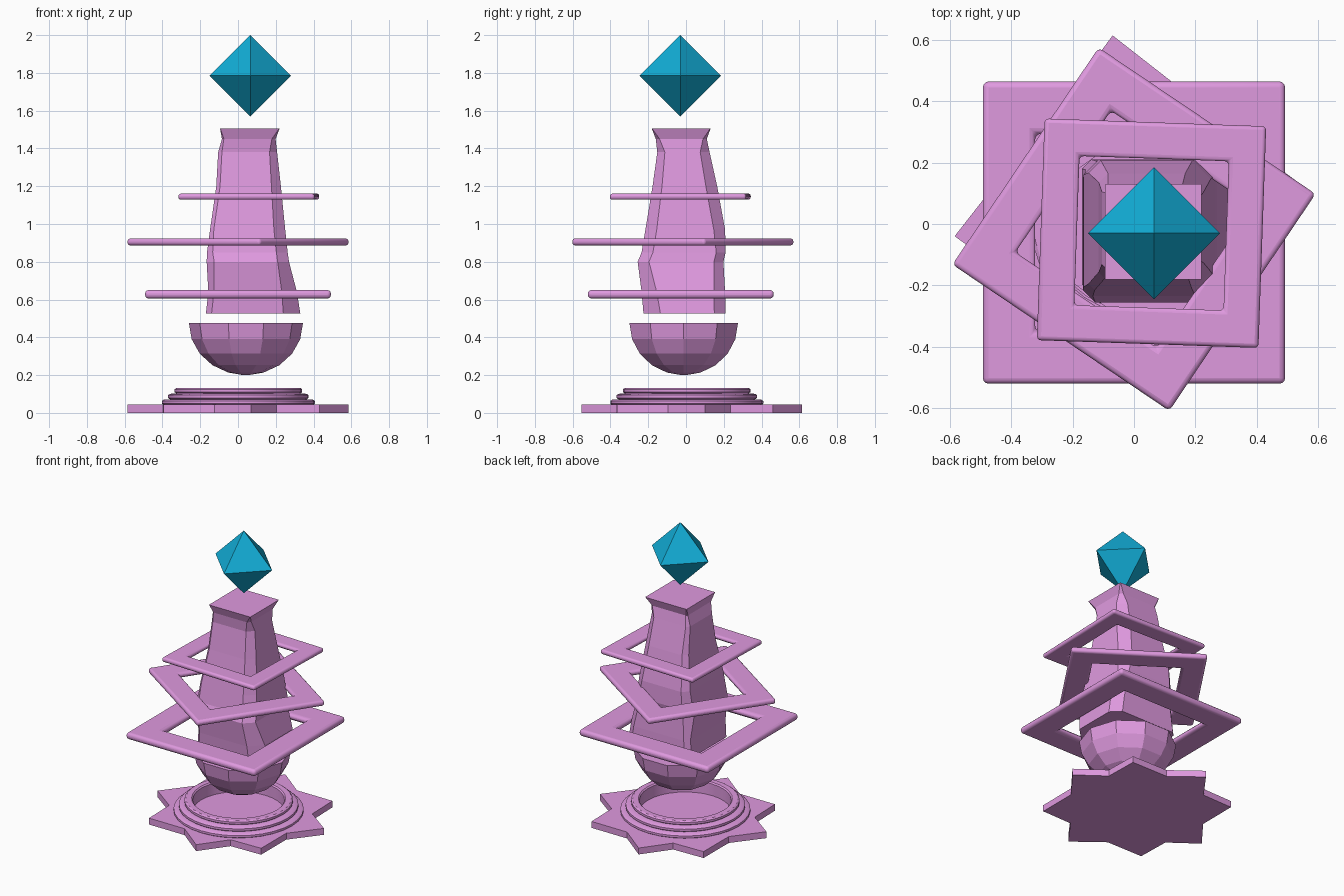
import bpy, bmesh, math
from mathutils import Vector

if "Cube" in bpy.data.objects:
    bpy.data.objects.remove(bpy.data.objects["Cube"])


def material(name, rgb):
    m = bpy.data.materials.new(name)
    m.diffuse_color = (*rgb, 1)
    m.use_nodes = True
    m.node_tree.nodes["Principled BSDF"].inputs["Base Color"].default_value = m.diffuse_color
    return m


PINK = material("pink_stone", (0.74, 0.32, 0.74))
BLUE = material("blue_crystal", (0.006, 0.42, 0.68))


def finish(name, bm, mat=PINK, loc=(0, 0, 0), rot=0):
    bmesh.ops.recalc_face_normals(bm, faces=bm.faces)
    me = bpy.data.meshes.new(name)
    bm.to_mesh(me)
    bm.free()
    me.materials.append(mat)
    ob = bpy.data.objects.new(name, me)
    ob.location = loc
    ob.rotation_euler.z = math.radians(rot)
    bpy.context.collection.objects.link(ob)
    return ob


def loft(bm, sections, closed=False):
    """Skin equal-length rings of points; cap the ends unless closed."""
    rings = [[bm.verts.new(p) for p in s] for s in sections]
    pairs = list(zip(rings, rings[1:]))
    if closed:
        pairs.append((rings[-1], rings[0]))
    for a, b in pairs:
        n = len(a)
        for i in range(n):
            j = (i + 1) % n
            bm.faces.new((a[i], a[j], b[j], b[i]))
    if not closed:
        bm.faces.new(rings[0])
        bm.faces.new(rings[-1])


def circle(r, z, n, start=0.0):
    return [(r * math.cos(start + 2 * math.pi * i / n),
             r * math.sin(start + 2 * math.pi * i / n), z) for i in range(n)]


# Eight-pointed star plinth: two slightly misaligned squares merged
star = []
for k in range(4):
    for angle, radius in ((6.8, 0.588), (27, 0.45), (47.5, 0.585), (74, 0.45)):
        a = math.radians(angle + 90 * k)
        star.append((radius * math.cos(a), radius * math.sin(a)))
bm = bmesh.new()
loft(bm, [[(x, y, z) for x, y in star] for z in (0, 0.044)])
finish("star_plinth", bm, loc=(0, 0.03, 0))

# Stepped round collar with an open middle
profile = [(0.285, 0.042)]
for r, z0, z1 in ((0.405, 0.042, 0.07), (0.372, 0.072, 0.101), (0.338, 0.103, 0.132)):
    profile += [(r - 0.01, z0), (r, z0 + 0.007), (r, z1 - 0.007), (r - 0.01, z1)]
profile += [(0.293, 0.132), (0.285, 0.124)]
bm = bmesh.new()
loft(bm, [circle(r, z, 32) for r, z in profile], closed=True)
collar = finish("stepped_collar", bm, loc=(0.002, 0.004, 0))

# Faceted half-sphere floating under the column
bm = bmesh.new()
loft(bm, [circle(0.302 * math.cos(math.radians(t)),
                 0.475 - 0.275 * math.sin(math.radians(t)), 10)
          for t in (0, 18, 36, 54, 72, 87)])
finish("half_sphere", bm, loc=(0.042, -0.012, 0))

# Chipped stone column: z, x0, x1, y0, y1, chips at the four corners
column = [
    (0.525, -0.17, 0.33, -0.225, 0.21, 0.03, 0.09, 0.06, 0.03),
    (0.64, -0.157, 0.312, -0.235, 0.207, 0.03, 0.08, 0.06, 0.03),
    (0.80, -0.166, 0.27, -0.256, 0.198, 0.04, 0.06, 0.05, 0.05),
    (0.85, -0.164, 0.263, -0.235, 0.21, 0.03, 0.06, 0.05, 0.05),
    (0.97, -0.148, 0.25, -0.215, 0.207, 0.02, 0.06, 0.06, 0.04),
    (1.20, -0.115, 0.227, -0.177, 0.165, 0.02, 0.05, 0.06, 0.03),
    (1.38, -0.105, 0.207, -0.152, 0.125, 0.02, 0.04, 0.05, 0.02),
    (1.45, -0.085, 0.199, -0.16, 0.11, 0.01, 0.02, 0.02, 0.01),
    (1.505, -0.095, 0.22, -0.181, 0.13, 0.002, 0.002, 0.002, 0.002),
]
bm = bmesh.new()
loft(bm, [[(x0, y0 + a, z), (x0 + a, y0, z), (x1 - b, y0, z), (x1, y0 + b, z),
           (x1, y1 - c, z), (x1 - c, y1, z), (x0 + d, y1, z), (x0, y1 - d, z)]
          for z, x0, x1, y0, y1, a, b, c, d in column])
finish("stone_column", bm)


# Square frames hovering around the column
def square_frame(name, loc, outer, inner, thick, rot):
    bm = bmesh.new()
    h = thick / 2
    loft(bm, [[(sx * s, sy * s, z) for sx, sy in ((-1, -1), (1, -1), (1, 1), (-1, 1))]
              for s, z in ((inner, -h), (outer, -h), (outer, h), (inner, h))], closed=True)
    ob = finish(name, bm, loc=loc, rot=rot)
    mod = ob.modifiers.new("soft_edges", 'BEVEL')
    mod.width = thick * 0.42
    mod.segments = 3
    mod.limit_method = 'ANGLE'
    return ob


frames = [
    square_frame("lower_frame", (0, -0.028, 0.628), 0.492, 0.322, 0.045, 0),
    square_frame("middle_frame", (0, -0.017, 0.905), 0.426, 0.278, 0.038, -34),
    square_frame("upper_frame", (0.057, -0.03, 1.145), 0.361, 0.243, 0.032, -2),
]

# Octahedral crystal on top
bm = bmesh.new()
top, bottom = bm.verts.new((0, 0, 0.215)), bm.verts.new((0, 0, -0.215))
mid = [bm.verts.new(p) for p in circle(0.215, 0, 4)]
for i in range(4):
    for tip in (top, bottom):
        bm.faces.new((mid[i], mid[(i + 1) % 4], tip))
finish("crystal", bm, BLUE, loc=(0.065, -0.03, 1.785))

# Smooth the rounded parts, keep sharp edges
bpy.ops.object.select_all(action='DESELECT')
for ob in frames + [collar]:
    ob.select_set(True)
bpy.context.view_layer.objects.active = collar
bpy.ops.object.shade_smooth_by_angle(angle=math.radians(35))
